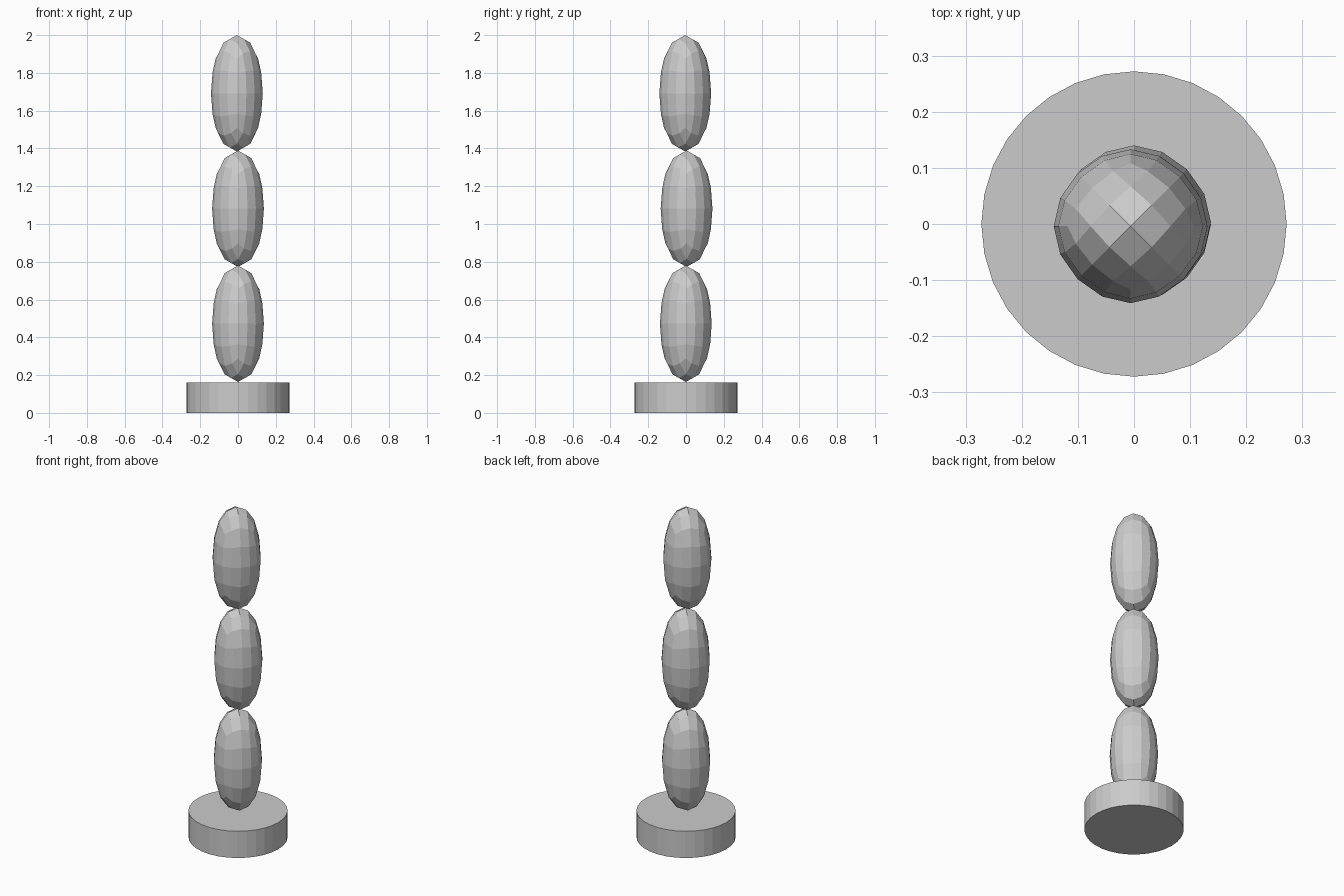
import bpy
from math import radians

if "Cube" in bpy.data.objects:
    bpy.data.objects.remove(bpy.data.objects["Cube"])


def bead(name, x, y, z):
    # Subdivided cube, turned 45 degrees and stretched into a long faceted bead
    bpy.ops.mesh.primitive_cube_add(size=2, location=(x, y, z),
                                    rotation=(0, 0, radians(45)))
    ob = bpy.context.object
    ob.name = name
    ob.scale = (0.159, 0.159, 0.367)
    sub = ob.modifiers.new("rounding", 'SUBSURF')
    sub.levels = sub.render_levels = 2
    bpy.ops.object.modifier_apply(modifier=sub.name)
    bpy.ops.object.shade_flat()


# Round base disc
bpy.ops.mesh.primitive_cylinder_add(vertices=32, radius=0.272, depth=0.162,
                                    location=(0, 0, 0.081))
bpy.context.object.name = "base"

# Stack of three beads, slightly off axis
bead("lower_bead", 0, -0.001, 0.472)
bead("middle_bead", 0, 0.003, 1.081)
bead("upper_bead", -0.006, -0.004, 1.692)
